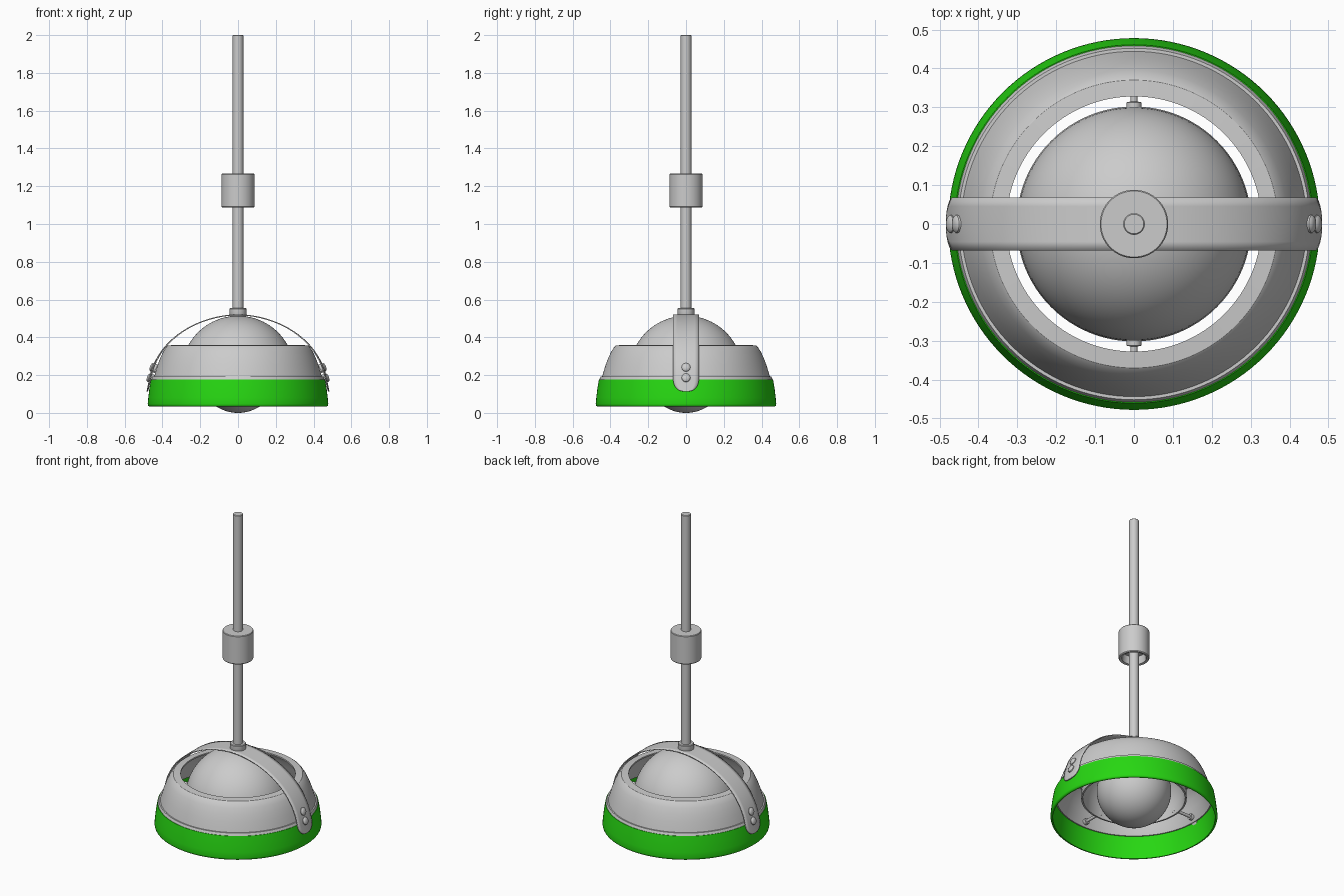
import bpy, bmesh
from math import pi, cos, sin, radians
from mathutils import Vector, Matrix
from mathutils.geometry import interpolate_bezier

if "Cube" in bpy.data.objects:
    bpy.data.objects.remove(bpy.data.objects["Cube"])


def make_object(name, bm, material=None, angle=35):
    bmesh.ops.recalc_face_normals(bm, faces=bm.faces)
    me = bpy.data.meshes.new(name)
    bm.to_mesh(me)
    bm.free()
    ob = bpy.data.objects.new(name, me)
    bpy.context.collection.objects.link(ob)
    if material:
        me.materials.append(material)
    bpy.ops.object.select_all(action='DESELECT')
    ob.select_set(True)
    bpy.context.view_layer.objects.active = ob
    bpy.ops.object.shade_smooth_by_angle(angle=radians(angle))
    return ob


def lathe(name, profile, closed=False, steps=96, material=None, matrix=None, angle=35):
    """Spin an (r, z) profile round the z axis, optionally placed by a matrix."""
    bm = bmesh.new()
    vs = [bm.verts.new((r, 0, z)) for r, z in profile]
    pairs = list(zip(vs, vs[1:])) + ([(vs[-1], vs[0])] if closed else [])
    edges = [bm.edges.new(p) for p in pairs]
    bmesh.ops.spin(bm, geom=vs + edges, cent=(0, 0, 0), axis=(0, 0, 1),
                   angle=2 * pi, steps=steps, use_merge=True)
    bmesh.ops.remove_doubles(bm, verts=bm.verts, dist=1e-5)
    if matrix:
        bm.transform(matrix)
    return make_object(name, bm, material, angle)


def along(origin, direction):
    """Matrix that sends local +z to a direction at an origin."""
    q = Vector(direction).to_track_quat('Z', 'Y')
    return Matrix.Translation(origin) @ q.to_matrix().to_4x4()


green = bpy.data.materials.new("green_paint")
green.diffuse_color = (0.02, 0.68, 0.006, 1)
green.use_nodes = True
green.node_tree.nodes["Principled BSDF"].inputs["Base Color"].default_value = green.diffuse_color

# Hanging rod, sliding sleeve (recessed below) and collar
lathe("hanging_rod", [(0, 0.52), (0.028, 0.52), (0.028, 1.997), (0.025, 2.0), (0, 2.0)], steps=32)
lathe("rod_sleeve", [(0.028, 1.14), (0.066, 1.14), (0.07, 1.09), (0.084, 1.087),
                     (0.088, 1.092), (0.088, 1.263), (0.085, 1.267), (0, 1.267)], steps=64)
lathe("rod_collar", [(0, 0.505), (0.04, 0.505), (0.045, 0.52), (0.045, 0.55),
                     (0.042, 0.554), (0, 0.554)], steps=48)

# Inner reflector dome: thin hemisphere shell with a short skirt
CZ = 0.214
outer = [(0.3 * sin(i * pi / 48), CZ + 0.3 * cos(i * pi / 48)) for i in range(25)]
inner = [(0.29 * sin(i * pi / 48), CZ + 0.29 * cos(i * pi / 48)) for i in range(24, -1, -1)]
lathe("reflector_dome", outer + [(0.302, 0.17), (0.302, 0.162), (0.292, 0.162)] + inner)

# Globe bulb
lathe("globe_bulb", [(0.213 * sin(i * pi / 40), 0.213 - 0.213 * cos(i * pi / 40))
                     for i in range(41)], steps=72)

# Grey upper shade shell
lathe("shade_shell", [(0.328, 0.36), (0.370, 0.357), (0.380, 0.349), (0.396, 0.324),
                      (0.412, 0.29), (0.427, 0.25), (0.439, 0.21), (0.444, 0.193),
                      (0.452, 0.193), (0.460, 0.174), (0.446, 0.174), (0.430, 0.21),
                      (0.417, 0.25), (0.402, 0.29), (0.386, 0.32), (0.366, 0.345),
                      (0.328, 0.351)], closed=True, steps=128, angle=25)

# Green lower band
lathe("green_band", [(0.452, 0.178), (0.461, 0.178), (0.469, 0.13), (0.475, 0.08),
                     (0.478, 0.047), (0.476, 0.038), (0.471, 0.034), (0.464, 0.034),
                     (0.463, 0.06), (0.459, 0.13)], closed=True, steps=128,
      material=green, angle=40)

# Curved carrying strap with rounded ends
HW = 0.068
half = [(p.x, p.y, 1.0) for p in interpolate_bezier(
    Vector((0, 0.519)), Vector((0.15, 0.519)), Vector((0.38, 0.44)), Vector((0.455, 0.23)), 25)]
half += [(0.467, 0.185, 1.0)]
for i in range(1, 11):
    s = sin(i / 10 * pi / 2)
    half.append((0.467 + 0.014 * s, 0.185 - 0.072 * s, max(0.03, (1 - s ** 2.5) ** 0.4)))
path = [(-x, z, w) for x, z, w in reversed(half[1:])] + half
bm = bmesh.new()
rows = []
for x, z, w in path:
    row = []
    for j in range(-3, 4):
        y = HW * w * j / 3
        sag = y * y / 0.94 * min(1, abs(x) / 0.46) ** 4
        row.append(bm.verts.new((x - sag * (1 if x > 0 else -1), y, z)))
    rows.append(row)
for a, b in zip(rows, rows[1:]):
    for j in range(6):
        bm.faces.new((a[j], a[j + 1], b[j + 1], b[j]))
strap = make_object("carrying_strap", bm)
solid = strap.modifiers.new("thickness", 'SOLIDIFY')
solid.thickness = 0.006
solid.offset = 0

# Two domed rivets at each strap end
rivet = [(0, -0.02), (0.023, -0.02), (0.023, 0.006), (0.019, 0.011), (0.010, 0.014), (0, 0.015)]
for side in (-1, 1):
    for n, (x, z) in enumerate([(0.452, 0.24), (0.467, 0.185)]):
        lathe(f"strap_rivet_{n}_{'left' if side < 0 else 'right'}", rivet, steps=24,
              matrix=along((side * x, 0, z), (side, 0, 0.35)))

# Four support pins joining the dome to the shade
pin = [(0, 0.29), (0.019, 0.29), (0.019, 0.313), (0.009, 0.315), (0.009, 0.415),
       (0.018, 0.415), (0.018, 0.434), (0, 0.434)]
for k in range(4):
    a = k * pi / 2
    lathe(f"support_pin_{k}", pin, steps=20, matrix=along((0, 0, 0.2), (cos(a), sin(a), 0)))
